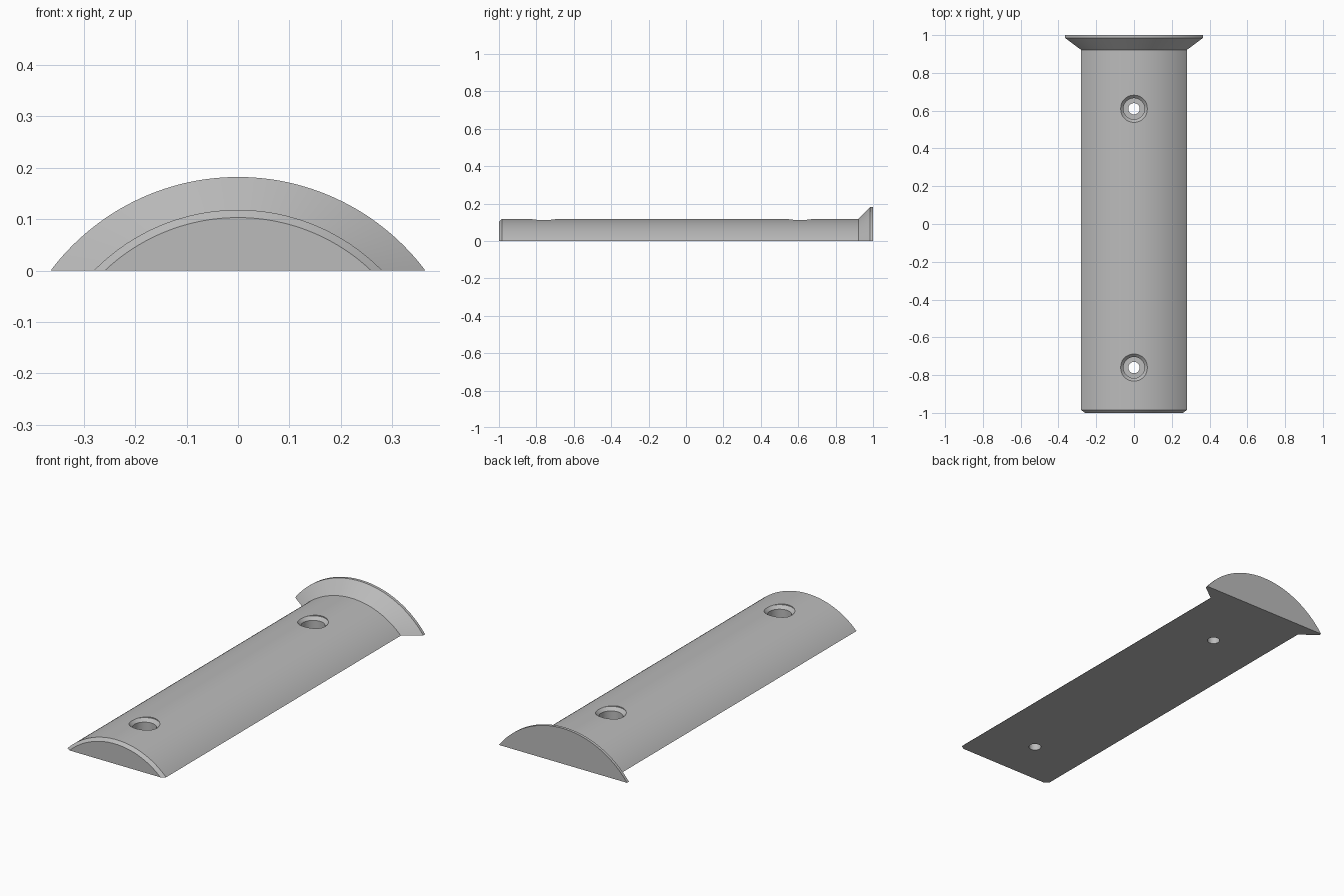
import bpy, bmesh, math
from mathutils import Vector

if "Cube" in bpy.data.objects:
    bpy.data.objects.remove(bpy.data.objects["Cube"])

AXIS_Z = -0.274      # axis of the turned shape, below the flat base
ARC_STEPS = 64

grey = bpy.data.materials.new("plain grey")
grey.use_nodes = True
grey.diffuse_color = (0.5, 0.5, 0.5, 1)
grey.node_tree.nodes["Principled BSDF"].inputs["Base Color"].default_value = (0.5, 0.5, 0.5, 1)


def loft(name, rings):
    """Solid through matching closed rings of points, capped at both ends."""
    bm = bmesh.new()
    loops = [[bm.verts.new(p) for p in ring] for ring in rings]
    for a, b in zip(loops, loops[1:]):
        for i in range(len(a)):
            j = (i + 1) % len(a)
            bm.faces.new((a[i], a[j], b[j], b[i]))
    bm.faces.new(loops[0])
    bm.faces.new(loops[-1])
    bmesh.ops.recalc_face_normals(bm, faces=bm.faces)
    mesh = bpy.data.meshes.new(name)
    bm.to_mesh(mesh)
    bm.free()
    mesh.materials.append(grey)
    obj = bpy.data.objects.new(name, mesh)
    bpy.context.collection.objects.link(obj)
    return obj


def segment(y, radius):
    """Circular segment standing on z = 0."""
    half = math.acos(-AXIS_Z / radius)
    angles = [half * (2 * i / ARC_STEPS - 1) for i in range(ARC_STEPS + 1)]
    return [Vector((radius * math.sin(a), y, max(0, AXIS_Z + radius * math.cos(a))))
            for a in angles]


def circle(y, z, radius, steps=48):
    return [Vector((radius * math.cos(math.tau * i / steps),
                    y + radius * math.sin(math.tau * i / steps), z)) for i in range(steps)]


# Bar with chamfered front end and flared back flange
bar = loft("flanged_bar", [segment(y, r) for y, r in (
    (-1, 0.377), (-0.985, 0.392), (0.922, 0.392), (0.985, 0.456), (1, 0.456))])

# Stepped screw holes with a chamfered mouth
for y in (-0.76, 0.61):
    cutter = loft("screw_hole_cutter", [circle(y, z, r) for z, r in (
        (-0.1, 0.03), (0.05, 0.03), (0.05, 0.056), (0.097, 0.056), (0.113, 0.072), (0.2, 0.072))])
    cutter.hide_render = True
    cut = bar.modifiers.new("screw_hole", "BOOLEAN")
    cut.operation = "DIFFERENCE"
    cut.solver = "EXACT"
    cut.object = cutter
    bpy.context.view_layer.objects.active = bar
    bpy.ops.object.modifier_apply(modifier=cut.name)
    bpy.data.objects.remove(cutter)

bpy.ops.object.select_all(action="DESELECT")
bar.select_set(True)
bpy.context.view_layer.objects.active = bar
bpy.ops.object.shade_smooth_by_angle(angle=math.radians(25))
